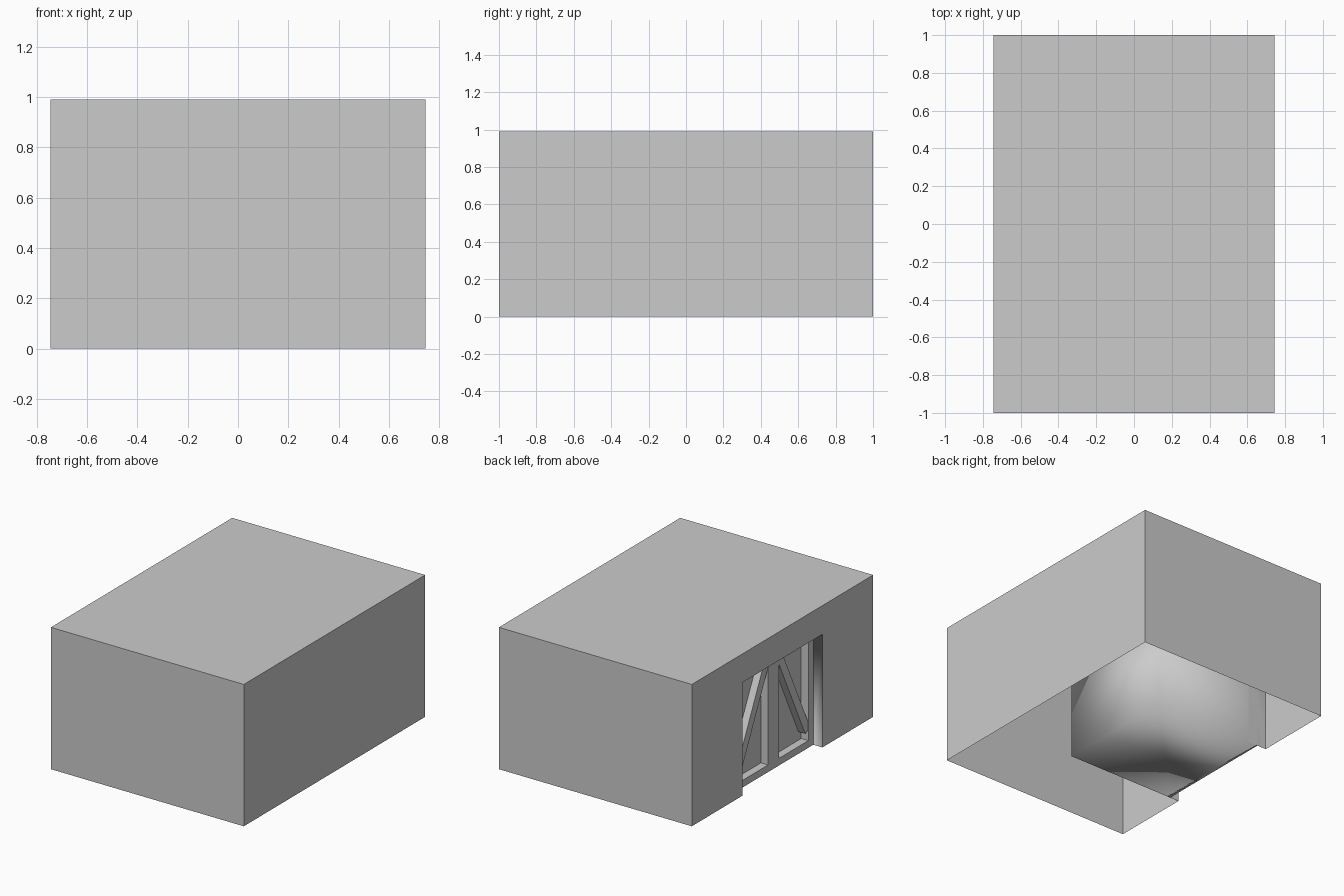
import bpy, bmesh, math

if "Cube" in bpy.data.objects:
    bpy.data.objects.remove(bpy.data.objects["Cube"])

W, D, H = 0.745, 1.0, 0.99        # half width, half length, height
OY, OZ = 0.44, 0.79               # doorway half width and height
DOOR_X, BACK_X = -0.675, 0.16     # door front plane, room back plane


def mesh_object(name, verts, faces):
    mesh = bpy.data.meshes.new(name)
    mesh.from_pydata(verts, [], faces)
    obj = bpy.data.objects.new(name, mesh)
    bpy.context.collection.objects.link(obj)
    return obj


def block(name, lo, hi, tilt=0.0):
    bpy.ops.mesh.primitive_cube_add(size=1)
    obj = bpy.context.object
    obj.name = name
    obj.location = [(a + b) / 2 for a, b in zip(lo, hi)]
    obj.scale = [b - a for a, b in zip(lo, hi)]
    obj.rotation_euler.x = tilt
    return obj


# outer shell: open underneath, doorway in the left wall
corners = [(-W, -D), (W, -D), (W, D), (-W, D)]
verts = [(x, y, 0) for x, y in corners] + [(x, y, H) for x, y in corners]
verts += [(-W, OY, 0), (-W, OY, OZ), (-W, -OY, OZ), (-W, -OY, 0)]
mesh_object("building_shell", verts, [
    (0, 1, 5, 4), (1, 2, 6, 5), (2, 3, 7, 6), (4, 5, 6, 7),
    (3, 8, 9, 7), (9, 10, 4, 7), (10, 11, 0, 4)])

# recessed room behind the doorway, softly shaded; floor starts at the doors
rings = [(-W, 0.0), (DOOR_X, 0.0), (BACK_X, 0.0)]
verts = []
for x, z in rings:
    verts += [(x, OY, z), (x, OY, OZ), (x, -OY, OZ), (x, -OY, z)]
faces = [(i, i + 1, i + 5, i + 4) for i in (0, 1, 2, 4, 5, 6)]
faces += [(7, 4, 8, 11), (8, 9, 10, 11)]
room = mesh_object("entrance_room", verts, faces)
for poly in room.data.polygons:
    poly.use_smooth = True

# door frame and panel
PANEL_X, RAIL, STILE = -0.62, 0.05, 0.055
block("door_panel", (PANEL_X, -OY, 0), (PANEL_X + 0.02, OY, OZ))
block("bottom_rail", (DOOR_X, -OY, 0), (PANEL_X, OY, RAIL))
block("top_rail", (DOOR_X, -OY, OZ - RAIL), (PANEL_X, OY, OZ))
block("centre_stile", (DOOR_X, -0.06, RAIL), (PANEL_X, 0.06, OZ - RAIL))

# outer stile and diagonal brace on each door leaf
for side, label in ((1, "left"), (-1, "right")):
    y0, y1 = sorted((side * OY, side * (OY - STILE)))
    block(label + "_stile", (DOOR_X, y0, RAIL), (PANEL_X, y1, OZ - RAIL))
    cy, cz, half = side * 0.225, 0.445, 0.36
    block(label + "_brace", (-0.672, cy - 0.03, cz - half),
          (-0.605, cy + 0.03, cz + half), side * math.atan2(0.33, 0.68))
